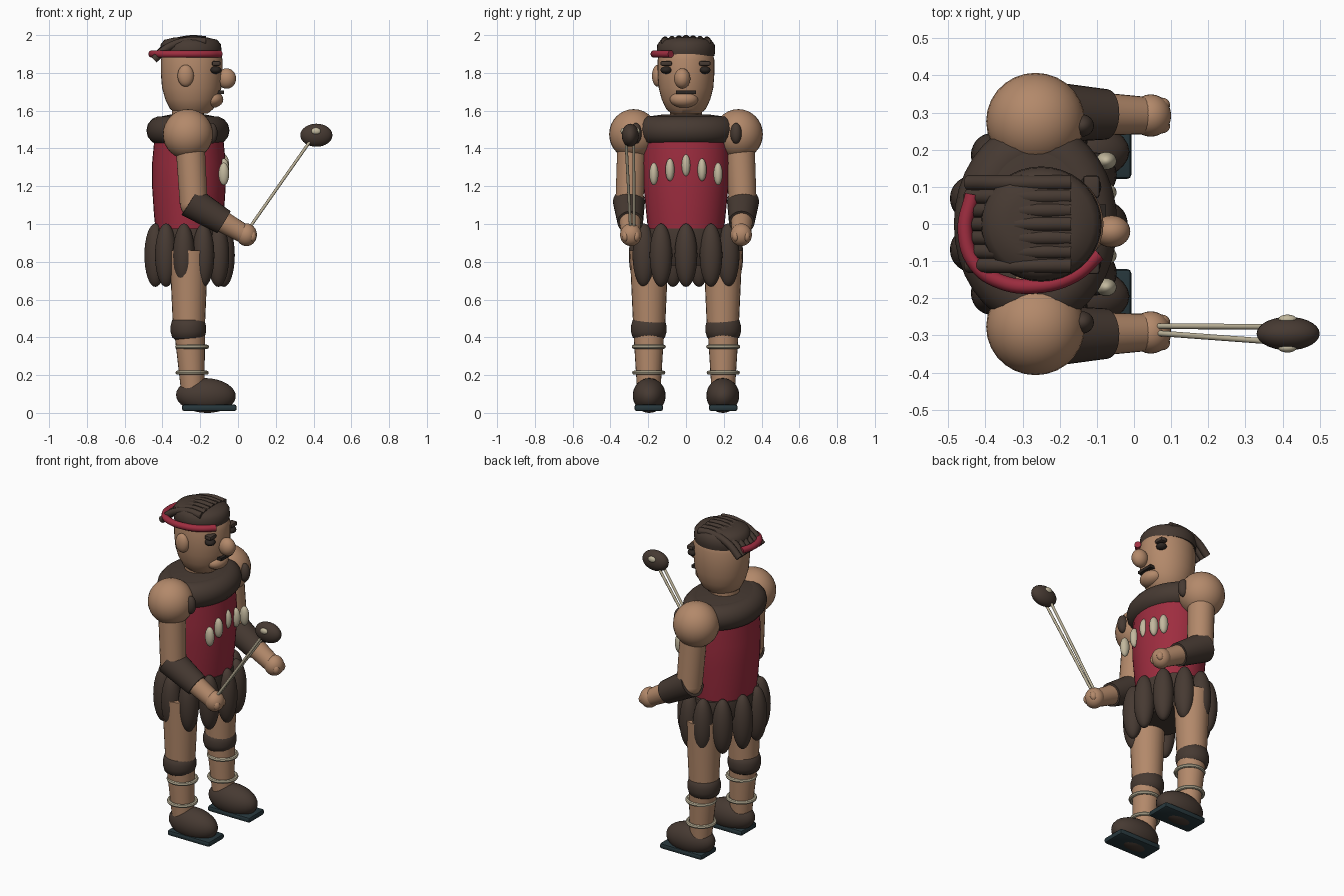
import bpy, bmesh, math
from mathutils import Vector, Matrix

if "Cube" in bpy.data.objects:
    bpy.data.objects.remove(bpy.data.objects["Cube"])


def material(name, rgb):
    m = bpy.data.materials.new(name)
    m.diffuse_color = (*rgb, 1)
    m.use_nodes = True
    m.node_tree.nodes["Principled BSDF"].inputs["Base Color"].default_value = m.diffuse_color
    return m


SKIN = material("tan skin", (0.45, 0.25, 0.145))
FUR = material("dark brown fur", (0.062, 0.042, 0.032))
RED = material("crimson cloth", (0.34, 0.026, 0.05))
BONE = material("ivory bone", (0.54, 0.48, 0.34))
SOLE = material("dark teal sole", (0.02, 0.038, 0.045))
DARK = material("near black", (0.025, 0.019, 0.016))


def finish(name, bm, mat, angle=40):
    bmesh.ops.recalc_face_normals(bm, faces=bm.faces)
    me = bpy.data.meshes.new(name)
    bm.to_mesh(me)
    bm.free()
    for p in me.polygons:
        p.use_smooth = True
    me.set_sharp_from_angle(angle=math.radians(angle))
    me.materials.append(mat)
    ob = bpy.data.objects.new(name, me)
    bpy.context.collection.objects.link(ob)
    return ob


def ellipsoid(name, c, r, mat, tilt=0):
    bm = bmesh.new()
    mtx = Matrix.Translation(c) @ Matrix.Rotation(tilt, 4, 'Y') @ Matrix.Diagonal((*r, 1))
    bmesh.ops.create_uvsphere(bm, u_segments=28, v_segments=16, radius=1, matrix=mtx)
    return finish(name, bm, mat)


def limb(name, a, b, ra, rb, mat, seg=24):
    """Tapered round bar from a to b."""
    a, b = Vector(a), Vector(b)
    d = b - a
    mtx = Matrix.Translation((a + b) / 2) @ d.to_track_quat('Z', 'Y').to_matrix().to_4x4()
    bm = bmesh.new()
    bmesh.ops.create_cone(bm, cap_ends=True, segments=seg, radius1=ra, radius2=rb,
                          depth=d.length, matrix=mtx)
    return finish(name, bm, mat)


def lathe(name, c, profile, mat, sx=1, sy=1, closed=False, seg=36):
    """Revolve (radius, z) pairs, or (rx, ry, z) triples, around a vertical axis."""
    bm = bmesh.new()
    rings = []
    for p in profile:
        rx, ry, z = p if len(p) == 3 else (p[0] * sx, p[0] * sy, p[1])
        rings.append([bm.verts.new((c[0] + rx * math.cos(t), c[1] + ry * math.sin(t), z))
                      for t in (2 * math.pi * i / seg for i in range(seg))])
    pairs = list(zip(rings, rings[1:]))
    if closed:
        pairs.append((rings[-1], rings[0]))
    else:
        bm.faces.new(rings[0])
        bm.faces.new(rings[-1])
    for lo, hi in pairs:
        for i in range(seg):
            j = (i + 1) % seg
            bm.faces.new((lo[i], lo[j], hi[j], hi[i]))
    return finish(name, bm, mat)


def ring(name, c, rx, ry, tube, mat, n=14):
    prof = [(rx + tube * math.cos(t), ry + tube * math.cos(t), c[2] + tube * math.sin(t))
            for t in (2 * math.pi * i / n for i in range(n))]
    return lathe(name, c, prof, mat, closed=True)


def box(name, c, size, mat, bevel=0.0):
    bm = bmesh.new()
    bmesh.ops.create_cube(bm, size=1, matrix=Matrix.Translation(c) @ Matrix.Diagonal((*size, 1)))
    if bevel:
        bmesh.ops.bevel(bm, geom=bm.edges[:], offset=bevel, segments=2, affect='EDGES', profile=0.5)
    return finish(name, bm, mat)


def tube(name, points, r, mat):
    cu = bpy.data.curves.new(name, 'CURVE')
    cu.dimensions = '3D'
    cu.bevel_depth = r
    cu.bevel_resolution = 3
    cu.resolution_u = 6
    cu.use_fill_caps = True
    sp = cu.splines.new('BEZIER')
    sp.bezier_points.add(len(points) - 1)
    for bp, p in zip(sp.bezier_points, points):
        bp.co = p
        bp.handle_left_type = bp.handle_right_type = 'AUTO'
    cu.materials.append(mat)
    ob = bpy.data.objects.new(name, cu)
    bpy.context.collection.objects.link(ob)
    return ob


# Torso, collar and neck
lathe("tunic", (-0.26, 0), [(0.175, 0.20, 0.96), (0.185, 0.21, 1.05), (0.195, 0.225, 1.2),
                            (0.195, 0.232, 1.32), (0.18, 0.23, 1.48)], RED)
ring("fur_collar", (-0.265, 0, 1.495), 0.143, 0.20, 0.077, FUR)
lathe("collar_top", (-0.265, 0), [(0.15, 0.21, 1.50), (0.15, 0.21, 1.568), (0.09, 0.12, 1.58)], FUR)
limb("neck", (-0.265, 0, 1.5), (-0.265, 0, 1.66), 0.085, 0.085, SKIN)

# Fang necklace
for i in range(-2, 3):
    ellipsoid("necklace_fang", (-0.075, i * 0.085, (1.31, 1.287, 1.265)[abs(i)]),
              (0.028, 0.024, 0.06), BONE)

# Petal skirt
for i in range(11):
    t = 2 * math.pi * i / 11
    ellipsoid("skirt_petal", (-0.26 + 0.185 * math.cos(t), 0.245 * math.sin(t), 0.835),
              (0.058, 0.06, 0.168), FUR)
lathe("skirt_core", (-0.26, 0), [(0.13, 0.19, 0.78), (0.185, 0.235, 0.88), (0.18, 0.22, 0.975)], FUR)

# Head
lathe("head", (-0.245, 0), [(0.085, 1.585), (0.115, 1.61), (0.14, 1.66), (0.157, 1.72),
                            (0.163, 1.79), (0.163, 1.87), (0.15, 1.92), (0.11, 1.955)], SKIN, sy=0.92)
ellipsoid("chin", (-0.135, -0.01, 1.66), (0.057, 0.075, 0.045), SKIN)
ellipsoid("nose", (-0.06, -0.02, 1.77), (0.05, 0.043, 0.054), SKIN)
ellipsoid("ear", (-0.277, -0.15, 1.785), (0.043, 0.03, 0.058), SKIN)
box("mouth", (-0.10, 0, 1.697), (0.05, 0.105, 0.018), DARK)
for y in (-0.105, 0.10):
    ellipsoid("eye", (-0.118, y, 1.815), (0.03, 0.03, 0.02), DARK)
    box("eyebrow", (-0.115, y, 1.85), (0.045, 0.06, 0.025), FUR, 0.008)

# Hair
lathe("hair_cap", (-0.25, 0), [(0.158, 1.89), (0.163, 1.915), (0.16, 1.95), (0.14, 1.975),
                               (0.09, 1.987), (0.03, 1.99)], FUR, sy=0.95)
for i in range(-3, 4):
    y = i * 0.037
    drop = 0.003 * abs(i)
    tube("hair_lock", [(-0.17, y, 1.975 - drop), (-0.26, y, 1.979 - drop),
                       (-0.37, y, 1.945 - drop), (-0.445, y, 1.87)], 0.021, FUR)

# Headband along one side and the back
tube("headband", [(-0.435, 0.08, 1.9), (-0.455, -0.02, 1.9), (-0.425, -0.11, 1.9),
                  (-0.36, -0.155, 1.9), (-0.265, -0.167, 1.9), (-0.16, -0.137, 1.9),
                  (-0.095, -0.08, 1.9)], 0.02, RED)

for s in (-1, 1):
    # Arms
    ellipsoid("shoulder", (-0.265, s * 0.277, 1.475), (0.133, 0.13, 0.133), SKIN)
    ellipsoid("collar_tuft", (-0.14, s * 0.265, 1.48), (0.032, 0.03, 0.055), FUR)
    limb("upper_arm", (-0.255, s * 0.285, 1.45), (-0.235, s * 0.3, 1.11), 0.078, 0.074, SKIN)
    ellipsoid("elbow", (-0.232, s * 0.3, 1.105), (0.074, 0.074, 0.074), SKIN)
    limb("fur_bracer", (-0.255, s * 0.302, 1.12), (-0.075, s * 0.295, 1.01), 0.085, 0.068, FUR)
    limb("forearm", (-0.12, s * 0.297, 1.035), (0.035, s * 0.292, 0.945), 0.06, 0.05, SKIN)
    ellipsoid("hand", (0.045, s * 0.292, 0.943), (0.055, 0.057, 0.06), SKIN)
    for k in (-1, 1):
        ellipsoid("finger", (0.075, s * 0.292 + k * 0.028, 0.935), (0.022, 0.02, 0.028), SKIN)

    # Legs
    limb("thigh", (-0.26, s * 0.195, 0.44), (-0.26, s * 0.195, 0.86), 0.084, 0.103, SKIN)
    lathe("fur_knee", (-0.263, s * 0.197), [(0.07, 0.388), (0.086, 0.40), (0.094, 0.43),
                                            (0.094, 0.46), (0.086, 0.49), (0.07, 0.502)], FUR)
    limb("shin", (-0.24, s * 0.197, 0.12), (-0.255, s * 0.197, 0.42), 0.062, 0.081, SKIN)
    for z, r in ((0.35, 0.079), (0.213, 0.077)):
        ring("ankle_ring", (-0.243, s * 0.197, z), r, r, 0.011, BONE, 8)

    # Feet
    ellipsoid("shoe", (-0.17, s * 0.195, 0.092), (0.158, 0.087, 0.092), FUR, math.radians(2))
    box("shoe_sole", (-0.152, s * 0.197, 0.027), (0.29, 0.152, 0.034), SOLE, 0.012)

# Club made of two bone rods and a dark head
limb("club_rod", (0.05, -0.275, 0.965), (0.39, -0.277, 1.45), 0.008, 0.008, BONE, 10)
limb("club_rod", (0.05, -0.293, 0.965), (0.39, -0.318, 1.45), 0.008, 0.008, BONE, 10)
ellipsoid("club_head", (0.415, -0.295, 1.47), (0.085, 0.045, 0.061), FUR)
for y in (-0.333, -0.257):
    ellipsoid("club_stud", (0.413, y, 1.491), (0.025, 0.013, 0.018), BONE)
